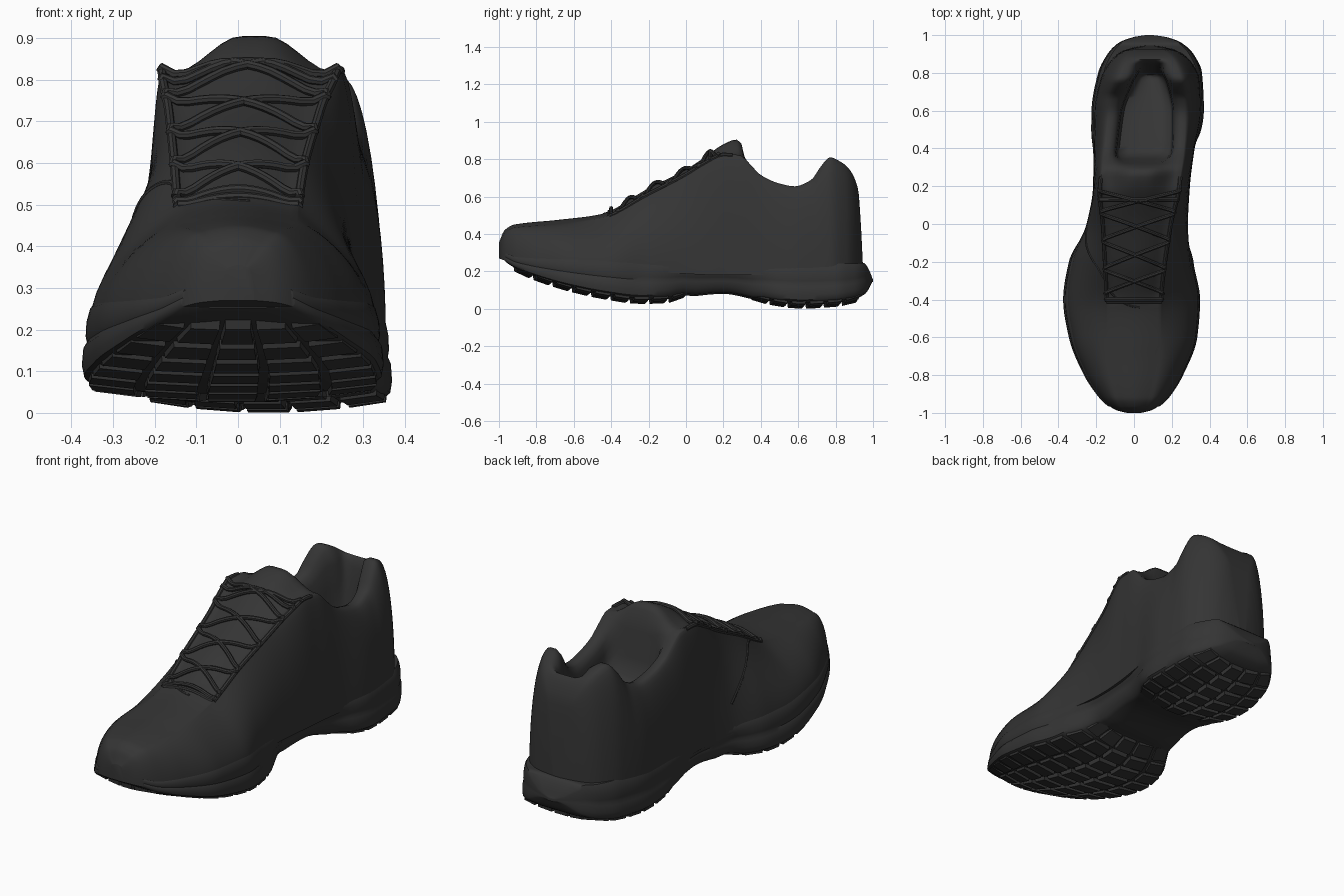
import bpy, bmesh, math
from mathutils import Vector

if "Cube" in bpy.data.objects:
    bpy.data.objects.remove(bpy.data.objects["Cube"])

black = bpy.data.materials.new("matte_black")
black.use_nodes = True
tone = (0.035, 0.035, 0.035, 1)
black.diffuse_color = tone
bsdf = black.node_tree.nodes["Principled BSDF"]
bsdf.inputs["Base Color"].default_value = tone
bsdf.inputs["Roughness"].default_value = 0.8


def profile(*pts):
    """Smooth curve through (y, value) points without overshoot."""
    n = len(pts)
    d = [(pts[i + 1][1] - pts[i][1]) / (pts[i + 1][0] - pts[i][0]) for i in range(n - 1)]
    m = [d[0]] + [2 * a * b / (a + b) if a * b > 0 else 0 for a, b in zip(d, d[1:])] + [d[-1]]

    def value(y):
        y = min(max(y, pts[0][0]), pts[-1][0])
        i = max(k for k in range(n - 1) if pts[k][0] <= y or k == 0)
        (a, p), (b, q) = pts[i], pts[i + 1]
        h = b - a
        s = (y - a) / h
        return (p * (1 + 2 * s) * (1 - s) ** 2 + q * s * s * (3 - 2 * s)
                + h * s * (1 - s) * (m[i] * (1 - s) - m[i + 1] * s))
    return value


def step(a, b, y):
    s = min(max((y - a) / (b - a), 0), 1)
    return s * s * (3 - 2 * s)


def lerp(a, b, s):
    return a + (b - a) * s


# Outline and height profiles along the shoe, toe to heel
left_edge = profile((-1, .04), (-.985, .1), (-.95, .155), (-.9, .2), (-.8, .26), (-.6, .335),
                    (-.4, .35), (-.2, .315), (0, .3), (.2, .31), (.4, .335), (.6, .37),
                    (.8, .36), (.9, .315), (.96, .25), (.99, .17), (1, .1))
right_edge = profile((-1, -.04), (-.985, -.1), (-.95, -.155), (-.9, -.2), (-.8, -.265),
                     (-.6, -.345), (-.4, -.375), (-.2, -.345), (0, -.265), (.2, -.23),
                     (.6, -.225), (.8, -.19), (.9, -.14), (.96, -.08), (.99, 0), (1, .06))
sole_bottom = profile((-1, .28), (-.97, .235), (-.92, .2), (-.78, .14), (-.6, .085), (-.41, .045),
                      (-.25, .025), (-.1, .03), (0, .06), (.2, .08), (.3, .065), (.4, .03),
                      (.62, 0), (.8, .01), (.9, .03), (.96, .06), (1, .13))
sole_top = profile((-1, .31), (-.9, .275), (-.6, .26), (-.2, .24), (.2, .22), (.9, .225),
                   (.95, .23), (.975, .205), (1, .155))
rim_height = profile((-1, .35), (-.97, .405), (-.92, .435), (-.68, .455), (-.46, .485), (-.2, .62),
                     (0, .725), (.1, .785), (.2, .83), (.29, .82), (.35, .765), (.4, .715),
                     (.5, .67), (.58, .655), (.67, .69), (.72, .76), (.77, .81), (.82, .79),
                     (.87, .75), (.92, .64), (.935, .45), (.945, .25))
ridge_height = profile((-1, .355), (-.97, .42), (-.92, .45), (-.68, .476), (-.46, .505),
                       (-.2, .645), (0, .745), (.1, .81), (.2, .88), (.27, .905), (.34, .82),
                       (.38, .72))
rim_width = profile((-1, .02), (-.97, .06), (-.9, .09), (-.6, .14), (-.4, .145), (0, .18),
                    (.2, .21), (.4, .21), (.6, .2), (.7, .18), (.78, .16), (.85, .135),
                    (.9, .1), (.945, .02))
middle = profile((-1, 0), (-.4, 0), (0, .015), (.2, .03), (.4, .055), (.6, .07), (.8, .085), (.945, .085))
wall_taper = profile((-1, .9), (-.75, 1.2), (-.4, 2.2), (-.15, 2.1), (.2, 1.15), (.945, 1))
opening = profile((.3, 1), (.6, .95), (.75, .7), (.83, .35), (.9, .2))
insole = profile((.3, .56), (.4, .53), (.8, .32))

OUTER, INNER = 12, 9
LINING = [(0, 0), (.1, 0), (.2, .04), (.27, .2), (.3, .45), (.31, .7), (.36, .92), (.6, 1), (1, 1)]


def half_section(y, edge):
    """One side of the upper: outer wall up to the rim, then crown or collar lining."""
    c, zr, rim = middle(y), rim_height(y), rim_width(y)
    ye = y if y < .6 else .6 + (y - .6) * .4 / .345
    x = (edge(ye) - c) * .95
    side = 1 if x > 0 else -1
    wide = max(abs(x), rim + .005)
    low = min(sole_top(y) - .04, zr - .02)
    pts = []
    for i in range(OUTER):
        a = math.pi / 2 * i / OUTER
        w = rim + (wide - rim) * math.cos(a) ** wall_taper(y)
        pts.append(Vector((c + side * w, y, lerp(low, zr, math.sin(a)))))
    ridge = zr if y > .6 else ridge_height(y)
    dip = .022 * step(-.43, -.38, y) * (1 - step(.2, .3, y))
    hollow = step(.29, .38, y) * (1 - step(.78, .875, y))
    narrow = step(0, .2, y)
    k = opening(y)
    for j, (f, depth) in enumerate(LINING):
        v = j / (INNER - 1)
        rise = lerp(math.sin(v * math.pi / 2), step(.1, .85, v), narrow)
        crown = zr - dip * min(1, v * 6) + (ridge - zr + dip) * rise
        f = 1 - (1 - f) * (1 - (1 - k) * min(1, f / .36))
        w = rim * (1 - lerp(v, f, hollow))
        pts.append(Vector((c + side * w, y, lerp(crown, lerp(zr, insole(y), depth), hollow))))
    return pts


def section(y):
    left, right = half_section(y, left_edge), half_section(y, right_edge)
    return right + left[-2::-1]


def on_upper(y, f, lift=0):
    """Point on the upper; f runs 0 to 1 from right rim to left rim."""
    pts = section(y)
    k = min(max(OUTER + f * 2 * (INNER - 1), 0), len(pts) - 1.001)
    i = int(k)
    return pts[i].lerp(pts[i + 1], k - i) + Vector((0, 0, lift))


def finish(ob, angle=40):
    ob.data.materials.append(black)
    bpy.ops.object.select_all(action="DESELECT")
    ob.select_set(True)
    bpy.context.view_layer.objects.active = ob
    bpy.ops.object.shade_smooth_by_angle(angle=math.radians(angle))


def to_object(name, bm, angle=40):
    bmesh.ops.recalc_face_normals(bm, faces=bm.faces)
    mesh = bpy.data.meshes.new(name)
    bm.to_mesh(mesh)
    bm.free()
    ob = bpy.data.objects.new(name, mesh)
    bpy.context.collection.objects.link(ob)
    finish(ob, angle)


def loft(name, rows, angle=40):
    bm = bmesh.new()
    rings = [[bm.verts.new(p) for p in row] for row in rows]
    n = len(rings[0])
    for a, b in zip(rings, rings[1:]):
        for i in range(n):
            j = (i + 1) % n
            bm.faces.new((a[i], a[j], b[j], b[i]))
    bm.faces.new(rings[0])
    bm.faces.new(rings[-1])
    to_object(name, bm, angle)


def tube(name, paths, radius):
    cu = bpy.data.curves.new(name, "CURVE")
    cu.dimensions = "3D"
    cu.bevel_depth, cu.bevel_resolution, cu.use_fill_caps = radius, 2, True
    for path in paths:
        sp = cu.splines.new("POLY")
        sp.points.add(len(path) - 1)
        for q, p in zip(sp.points, path):
            q.co = (*p, 1)
    ob = bpy.data.objects.new(name, cu)
    bpy.context.collection.objects.link(ob)
    bpy.ops.object.select_all(action="DESELECT")
    ob.select_set(True)
    bpy.context.view_layer.objects.active = ob
    bpy.ops.object.convert(target="MESH")
    finish(bpy.context.object)


def spread(a, b, n):
    """Stations packed closer together at both ends."""
    return [lerp(a, b, (1 - math.cos(math.pi * i / n)) / 2) for i in range(n + 1)]


# Upper with collar, lining and tongue
loft("upper", [section(y) for y in spread(-1, .945, 120)], 60)

# Midsole with a shallow grooved sidewall, tucked in under the arch
SIDEWALL = [(.5, 0), (.93, .06), (.985, .13), (1, .27), (.99, .48), (.965, .56), (.975, .64),
            (.97, .82), (.945, 1), (.9, 1.1), (.5, 1.1)]


def sole_point(y, f, z, h=0):
    waist = step(-.2, .05, y) * (1 - step(.28, .5, y)) * max(0, 1 - h)
    f *= 1 - (.28 if f > 0 else .12) * waist
    return Vector((lerp(right_edge(y), left_edge(y), (f + 1) / 2), y, z))


def sole_ring(y):
    top = sole_top(y)
    arch = step(-.05, .06, y) * (1 - step(.32, .42, y))
    low = min(sole_bottom(y) + .022 * (1 - arch), top - .015)
    half = [(f, lerp(low, top, h), h) for f, h in SIDEWALL]
    return ([sole_point(y, *p) for p in half]
            + [sole_point(y, -f, z, h) for f, z, h in reversed(half)])


loft("midsole", [sole_ring(y) for y in spread(-.965, 1, 90)])

# Outsole lugs in forefoot and heel, set in chevron rows and rising to the sides
lugs = bmesh.new()
COLUMNS = (-.99, -.62, -.2, .2, .62, .99)


def lug_point(y, f, lift):
    return lugs.verts.new(sole_point(y, f, sole_bottom(y) + lift + .028 * f * f))


for start, end, count in ((-.9, .03, 9), (.37, .95, 6)):
    pitch = (end - start) / count
    for row in range(count):
        for f0, f1 in zip(COLUMNS, COLUMNS[1:]):
            corners = []
            for f, back in ((f0 + .025, 0), (f1 - .025, 0), (f1 - .025, 1), (f0 + .025, 1)):
                y = start + pitch * (row + .86 * back) - .03 * (1 - abs(f))
                corners.append((y, f))
            base = [lug_point(y, f, .04) for y, f in corners]
            cy, cf = sum(y for y, f in corners) / 4, (f0 + f1) / 2
            tip = [lug_point(lerp(cy, y, .85), lerp(cf, f, .92), 0) for y, f in corners]
            lugs.faces.new(base)
            lugs.faces.new(tip)
            for i in range(4):
                j = (i + 1) % 4
                lugs.faces.new((base[i], base[j], tip[j], tip[i]))
to_object("outsole_lugs", lugs, 30)


# Laces: straight bars at both ends and crosses between
def lace(y0, y1, reverse=False):
    path = []
    for i in range(17):
        s = i / 16
        f = lerp(-.08, 1.08, 1 - s if reverse else s)
        path.append(on_upper(lerp(y0, y1, s), f, .004 + .008 * math.sin(math.pi * s)))
    return path


eyelets = (-.37, -.24, -.09, .06, .18)
rows = [lace(-.4, -.4), lace(.13, .13)]
for a, b in zip(eyelets, eyelets[1:]):
    rows += [lace(a, b), lace(a, b, True)]
tube("laces", rows, .011)

# Raised trim along the throat and a seam sweeping down the right side
throat = [[on_upper(lerp(-.41, .25, i / 24), f, -.005) for i in range(25)] for f in (-.01, 1.01)]
throat.append([on_upper(-.41, i / 12, -.002) for i in range(13)])
tube("throat_trim", throat, .011)
seam = [on_upper(-.44 + .42 * (i / 30) ** 2, lerp(.6, -.6, i / 30), -.004) for i in range(31)]
tube("side_seam", [seam], .007)
